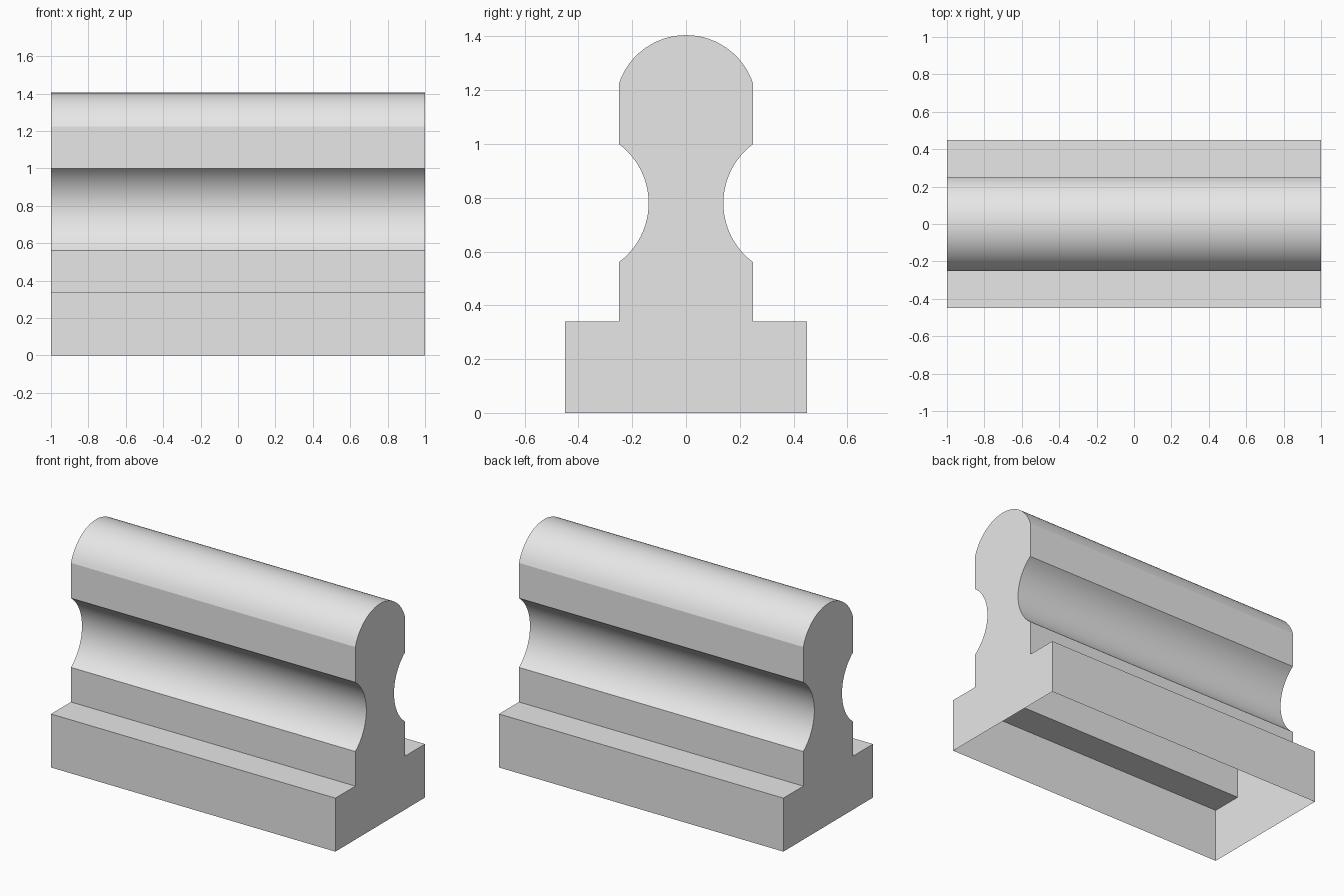
import bpy
import bmesh
from math import asin, sin, cos, radians

cube = bpy.data.objects.get("Cube")
if cube:
    bpy.data.objects.remove(cube, do_unlink=True)

HALF_LEN, BASE_W, STEM_W = 1.0, 0.45, 0.25
BASE_H, NOTCH_LOW, NOTCH_HIGH, SHOULDER, TOP = 0.34, 0.56, 1.0, 1.224, 1.405
NECK_W = 0.139
STEPS = 24


def arc_radius(half_chord, sagitta):
    return (half_chord ** 2 + sagitta ** 2) / (2 * sagitta)


# Half of the cross-section (y, z), from the foot up to the crown
half = [(BASE_W, 0), (BASE_W, BASE_H), (STEM_W, BASE_H)]

# Concave waist
chord = (NOTCH_HIGH - NOTCH_LOW) / 2
r = arc_radius(chord, STEM_W - NECK_W)
sweep = asin(chord / r)
mid_z = (NOTCH_HIGH + NOTCH_LOW) / 2
for i in range(STEPS + 1):
    a = sweep * (2 * i / STEPS - 1)
    half.append((NECK_W + r - r * cos(a), mid_z + r * sin(a)))

# Rounded crown, up to the centre line
r = arc_radius(STEM_W, TOP - SHOULDER)
sweep = asin(STEM_W / r)
for i in range(STEPS // 2 + 1):
    a = sweep * (1 - 2 * i / STEPS)
    half.append((r * sin(a), TOP - r + r * cos(a)))

profile = half + [(-y, z) for y, z in reversed(half[:-1])]

# Hollow shell: side strips and two end caps, open underneath
bm = bmesh.new()
right_end = [bm.verts.new((HALF_LEN, y, z)) for y, z in profile]
left_end = [bm.verts.new((-HALF_LEN, y, z)) for y, z in profile]
for i in range(len(profile) - 1):
    bm.faces.new((right_end[i], left_end[i], left_end[i + 1], right_end[i + 1]))
bm.faces.new(right_end)
bm.faces.new(list(reversed(left_end)))
bm.normal_update()

mesh = bpy.data.meshes.new("moulded_rail")
bm.to_mesh(mesh)
bm.free()
rail = bpy.data.objects.new("moulded_rail", mesh)
bpy.context.collection.objects.link(rail)

# Plain grey
grey = bpy.data.materials.new("light_grey")
grey.use_nodes = True
colour = (0.8, 0.8, 0.8, 1)
grey.diffuse_color = colour
for node in grey.node_tree.nodes:
    if node.type == "BSDF_PRINCIPLED":
        node.inputs["Base Color"].default_value = colour
mesh.materials.append(grey)

# Smooth curves with crisp corners
bpy.ops.object.select_all(action="DESELECT")
rail.select_set(True)
bpy.context.view_layer.objects.active = rail
bpy.ops.object.shade_smooth_by_angle(angle=radians(12))
